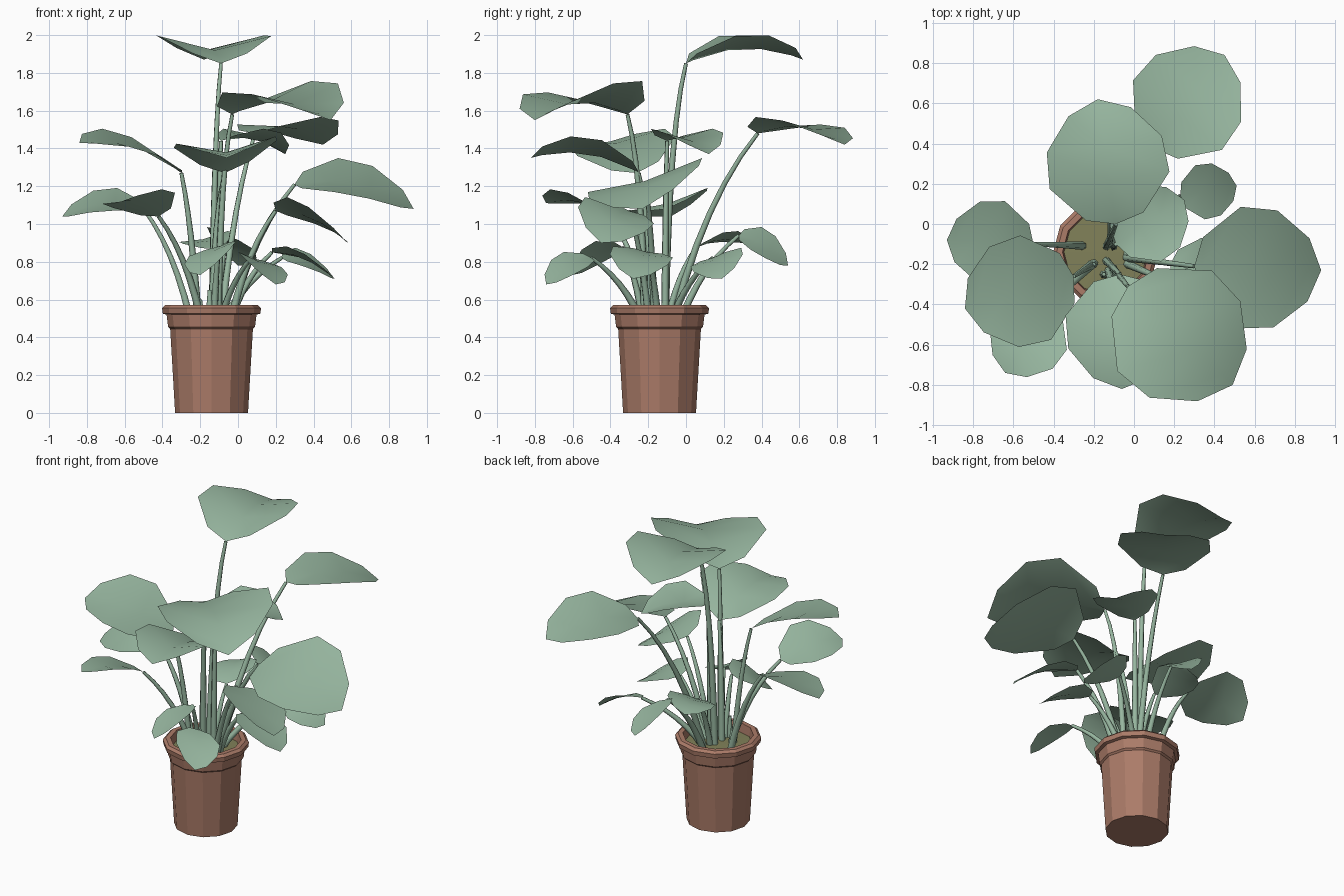
import bpy, bmesh, math, random
from mathutils import Vector

cube = bpy.data.objects.get("Cube")
if cube:
    bpy.data.objects.remove(cube)

random.seed(4)
CENTRE = Vector((-0.14, -0.14, 0))
UP = Vector((0, 0, 1))


def material(name, colour):
    m = bpy.data.materials.new(name)
    m.use_nodes = True
    m.diffuse_color = (*colour, 1)
    m.node_tree.nodes["Principled BSDF"].inputs["Base Color"].default_value = (*colour, 1)
    return m


GREEN = material("leaf green", (0.31, 0.47, 0.35))
CLAY = material("terracotta", (0.41, 0.20, 0.14))
SOIL = material("dry soil", (0.22, 0.22, 0.10))


def add_mesh(name, bm, mat, smooth=False):
    me = bpy.data.meshes.new(name)
    bm.to_mesh(me)
    bm.free()
    me.materials.append(mat)
    for p in me.polygons:
        p.use_smooth = smooth
    bpy.context.collection.objects.link(bpy.data.objects.new(name, me))


def lathe(name, profile, mat, sides=12):
    bm = bmesh.new()
    verts = [bm.verts.new(CENTRE + Vector((r, 0, z))) for r, z in profile]
    edges = [bm.edges.new(pair) for pair in zip(verts, verts[1:])]
    bmesh.ops.spin(bm, geom=verts + edges, cent=CENTRE, axis=UP,
                   angle=math.tau, steps=sides, use_duplicate=False)
    bmesh.ops.remove_doubles(bm, verts=bm.verts, dist=0.0005)
    bmesh.ops.recalc_face_normals(bm, faces=bm.faces)
    add_mesh(name, bm, mat)


# Pot with collar, rim and inner wall, then the soil
lathe("pot", [(0, 0), (0.193, 0), (0.219, 0.445), (0.23, 0.455), (0.238, 0.52), (0.258, 0.525),
              (0.262, 0.555), (0.245, 0.57), (0.215, 0.57), (0.205, 0.48), (0, 0.48)], CLAY)
lathe("soil", [(0.208, 0.51), (0, 0.515)], SOIL)

# Rounded leaf outline: position along midrib, half width
OUTLINE = [(0.06, 0.24), (0.35, 0.5), (0.64, 0.48), (0.9, 0.26)]


def leaf(name, base, tip, tilt, cup):
    """Arched midrib with two halves; tilt raises the left edge, cup raises both."""
    along = tip - base
    size = along.xy.length
    side = UP.cross(along).normalized()
    bm = bmesh.new()

    def rib(t):
        return base + along * t + UP * (0.44 * size * t * (1 - t))

    mid = [bm.verts.new(rib(t)) for t in [0] + [t for t, w in OUTLINE] + [1]]
    for sign in (1, -1):
        lift = cup * size + sign * tilt
        rim = [bm.verts.new(rib(t) + (side * sign * size * 0.96 + UP * lift * 2) * w)
               for t, w in OUTLINE]
        edge = [mid[0], *rim, mid[-1]]
        for i in range(len(mid) - 1):
            # End faces share a corner with the midrib and become triangles
            loop = list(dict.fromkeys([mid[i], mid[i + 1], edge[i + 1], edge[i]]))
            bm.faces.new(loop[::sign])
    add_mesh(name, bm, GREEN, smooth=True)


def stem(name, start, end, bend, steps=6):
    control = start.lerp(end, bend)
    control.z = start.z + (end.z - start.z) * (0.86 - 0.6 * bend)
    cu = bpy.data.curves.new(name, "CURVE")
    cu.dimensions = "3D"
    cu.bevel_depth = 0.017
    cu.bevel_resolution = 1
    cu.use_fill_caps = True
    sp = cu.splines.new("POLY")
    sp.points.add(steps)
    for i, p in enumerate(sp.points):
        t = i / steps
        p.co = (*start.lerp(control, t).lerp(control.lerp(end, t), t), 1)
        p.radius = 1.25 - 0.65 * t
    cu.materials.append(GREEN)
    bpy.context.collection.objects.link(bpy.data.objects.new(name, cu))


def grow(leaves, cup, bend):
    """Make each leaf and a stem from the soil to its base."""
    for label, (base, tip, tilt) in leaves.items():
        base, tip = Vector(base), Vector(tip)
        leaf("leaf_" + label, base, tip, tilt, cup)
        out = Vector((base.x, base.y, 0)) - CENTRE
        out = out.normalized() * min(0.1, out.length * 0.35)
        jitter = [random.uniform(-0.025, 0.025) for axis in "xy"]
        stem("stem_" + label, CENTRE + out + Vector((*jitter, 0.5)), base, bend)


# Tall, strongly cupped leaves on stems that bend late: base, tip, tilt
grow({
    "top": ((-0.09, 0, 1.85), (-0.18, 0.62, 1.87), 0),
    "front_high": ((-0.03, -0.31, 1.58), (0.49, -0.8, 1.55), 0.03),
    "front_middle": ((-0.07, -0.25, 1.27), (-0.06, -0.82, 1.35), 0.02),
    "centre": ((-0.09, -0.1, 1.44), (0.25, 0.12, 1.37), 0),
}, cup=0.12, bend=0.2)

# Spreading and low leaves, flatter
grow({
    "back": ((0.09, 0.38, 1.48), (0.45, 0.84, 1.42), -0.02),
    "left_large": ((0.3, -0.21, 1.21), (0.93, -0.23, 1.08), 0.09),
    "right_high": ((-0.3, -0.26, 1.27), (-0.84, -0.42, 1.43), -0.05),
    "right_outer": ((-0.5, -0.1, 1.08), (-0.93, -0.08, 1.04), -0.06),
    "right_front": ((-0.42, -0.4, 1.04), (-0.64, -0.74, 1.11), 0.04),
    "left_front": ((0.2, -0.3, 1.07), (0.58, -0.45, 0.9), -0.07),
    "left_back_small": ((0.23, 0.14, 0.82), (0.51, 0.19, 0.71), 0.05),
    "back_low": ((-0.06, 0.28, 0.94), (0, 0.54, 0.78), 0.06),
    "back_inner": ((-0.12, 0.05, 0.87), (-0.22, 0.33, 0.9), -0.03),
    "left_low": ((0.18, -0.2, 0.85), (0.51, -0.28, 0.71), -0.03),
    "front_low": ((0.07, -0.5, 0.82), (0.2, -0.74, 0.68), -0.04),
    "front_low_right": ((-0.1, -0.34, 0.88), (-0.2, -0.6, 0.73), 0.04),
}, cup=0.05, bend=0.36)

# Short young shoots beside the stems
for i in range(2):
    foot = Vector((-0.2 + 0.05 * i, -0.2 - 0.05 * i, 0.5))
    stem(f"shoot_{i + 1}", foot, foot + UP * (0.1 + 0.05 * i), bend=0.5)
